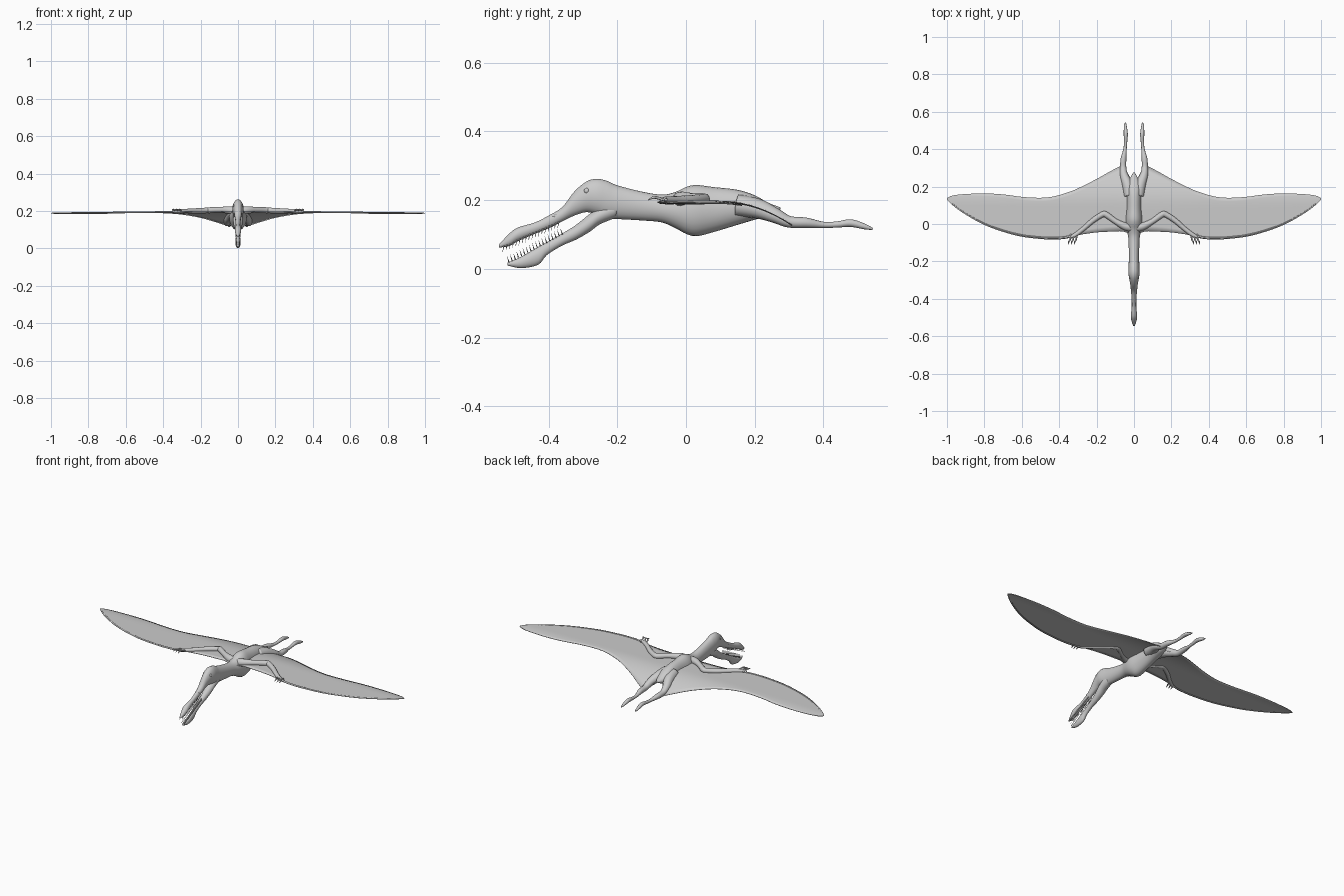
import bpy, bmesh, math
from mathutils import Vector

if "Cube" in bpy.data.objects:
    bpy.data.objects.remove(bpy.data.objects["Cube"])


def make_material(name, value):
    mat = bpy.data.materials.new(name)
    mat.use_nodes = True
    color = (value, value, value, 1)
    mat.diffuse_color = color
    mat.node_tree.nodes["Principled BSDF"].inputs["Base Color"].default_value = color
    return mat


SKIN = make_material("grey skin", 0.6)


def finish(name, bm, mirror=False, thickness=0):
    bmesh.ops.recalc_face_normals(bm, faces=bm.faces)
    for face in bm.faces:
        face.smooth = True
    mesh = bpy.data.meshes.new(name)
    bm.to_mesh(mesh)
    bm.free()
    obj = bpy.data.objects.new(name, mesh)
    bpy.context.collection.objects.link(obj)
    mesh.materials.append(SKIN)
    if thickness:
        mod = obj.modifiers.new("Thickness", 'SOLIDIFY')
        mod.thickness = thickness
        mod.offset = 0
    if mirror:
        obj.modifiers.new("Mirror", 'MIRROR').use_clip = False
    return obj


def spline(rows, steps):
    """Smooth curve through rows of numbers (Catmull-Rom)."""
    rows = [Vector(r) for r in rows]
    ext = [rows[0]] + rows + [rows[-1]]
    out = []
    for a, b, c, d in zip(ext, ext[1:], ext[2:], ext[3:]):
        for k in range(steps):
            t = k / steps
            out.append(b + (c - a) * (t / 2) + (a * 2 - b * 5 + c * 4 - d) * (t * t / 2)
                       + (b * 3 - a - c * 3 + d) * (t ** 3 / 2))
    return out + [rows[-1]]


def skin_rings(bm, rings):
    loops = [[bm.verts.new(p) for p in ring] for ring in rings]
    n = len(loops[0])
    for one, two in zip(loops, loops[1:]):
        for i in range(n):
            bm.faces.new((one[i], one[(i + 1) % n], two[(i + 1) % n], two[i]))
    bm.faces.new(loops[0])
    bm.faces.new(loops[-1])


def loft(name, rows, sides=24):
    """Upright ellipses along y: rows of (y, top, bottom, half width)."""
    bm = bmesh.new()
    angles = [math.tau * i / sides for i in range(sides)]
    skin_rings(bm, [[(w * math.cos(a), y, (top + low) / 2 + (top - low) / 2 * math.sin(a))
                     for a in angles] for y, top, low, w in spline(rows, 4)])
    return finish(name, bm)


def limb(name, rows, steps=5, sides=12):
    """Round tapering tube through rows of (x, y, z, radius), on both sides."""
    rows = spline(rows, steps)
    pts = [Vector(r[:3]) for r in rows]
    rings = []
    for i, row in enumerate(rows):
        along = (pts[min(i + 1, len(pts) - 1)] - pts[max(i - 1, 0)]).normalized()
        side = along.cross(Vector((0, 0, 1))).normalized()
        up = side.cross(along)
        rings.append([pts[i] + row[3] * (side * math.cos(a) + up * math.sin(a))
                      for a in (math.tau * k / sides for k in range(sides))])
    bm = bmesh.new()
    skin_rings(bm, rings)
    return finish(name, bm, mirror=True)


# Body with neck, skull and upper jaw
loft("body", [
    (-.545, .07, .062, .004), (-.515, .102, .066, .014), (-.49, .12, .08, .017),
    (-.44, .135, .102, .012), (-.4, .155, .118, .013), (-.36, .18, .138, .016),
    (-.325, .225, .155, .02), (-.29, .254, .165, .026), (-.26, .262, .158, .03),
    (-.23, .256, .147, .029), (-.2, .243, .145, .028), (-.13, .225, .141, .028),
    (-.07, .216, .135, .031), (-.03, .224, .118, .04), (0, .238, .102, .046),
    (.03, .244, .095, .047), (.08, .238, .107, .042), (.15, .23, .128, .039),
    (.2, .214, .143, .04), (.24, .192, .155, .024), (.275, .179, .173, .004)])

# Lower jaw with its keel
LOWER = [
    (-.52, .018, .01, .004), (-.48, .035, .002, .012), (-.43, .064, .012, .013),
    (-.405, .078, .04, .012), (-.36, .103, .068, .014), (-.32, .128, .085, .018),
    (-.28, .16, .108, .024), (-.25, .18, .13, .026), (-.2, .2, .15, .024)]
loft("lower_jaw", LOWER)


# Needle teeth along both jaws
def teeth(name, start, end, direction, count=18):
    bm = bmesh.new()
    for i in range(count):
        base = Vector(start).lerp(Vector(end), i / (count - 1))
        tip = base + Vector(direction)
        ring = [base + Vector((math.cos(a), math.sin(a), 0)) * .002
                for a in (math.tau * k / 5 for k in range(5))]
        skin_rings(bm, [ring, [tip + (p - base) * .1 for p in ring]])
    finish(name, bm, mirror=True)


teeth("upper_teeth", (.008, -.53, .068), (.011, -.37, .138), (.003, -.004, -.02))
teeth("lower_teeth", (.007, -.515, .018), (.011, -.36, .1), (.003, -.006, .019))

# Eyes and nostrils
for name, place, size in (("eye", (.021, -.289, .227), (.006, .008, .008)),
                          ("nostril", (.011, -.38, .154), (.003, .009, .004))):
    bm = bmesh.new()
    bmesh.ops.create_uvsphere(bm, u_segments=12, v_segments=8, radius=1)
    for v in bm.verts:
        v.co = Vector(place) + Vector([a * b for a, b in zip(v.co, size)])
    finish(name, bm, mirror=True)

# Wing membranes: rows of (x, leading y, trailing y)
WING = [
    (.015, -.055, .24), (.06, -.04, .305), (.1, -.04, .295), (.2, -.045, .24),
    (.3, -.06, .19), (.36, -.078, .167), (.43, -.083, .147), (.5, -.08, .14),
    (.6, -.068, .145), (.7, -.042, .158), (.8, -.005, .163), (.9, .05, .16),
    (.97, .1, .152), (1, .13, .138)]


def wing_height(x, y):
    sag = max(0, y - .1)
    return .197 - .007 * x - 1.6 * sag * sag


bm = bmesh.new()
ACROSS = 12
grid = []
for x, lead, trail in spline(WING, 4):
    ys = [lead + (trail - lead) * j / ACROSS for j in range(ACROSS + 1)]
    grid.append([bm.verts.new((x, y, wing_height(x, y))) for y in ys])
for one, two in zip(grid, grid[1:]):
    for j in range(ACROSS):
        bm.faces.new((one[j], two[j], two[j + 1], one[j + 1]))
finish("wing_membrane", bm, mirror=True, thickness=.003)

# Arms, wing fingers and claws
limb("arm", [
    (.015, -.02, .2, .022), (.05, -.012, .205, .02), (.1, .015, .206, .015),
    (.15, .05, .204, .016), (.17, .05, .203, .015), (.22, .018, .201, .014),
    (.27, -.025, .2, .012), (.32, -.062, .199, .011), (.35, -.07, .197, .006)])
limb("wing_finger", [(x, lead + .008, wing_height(x, lead), .007 - .005 * x)
                     for x, lead, trail in WING[4:-1]])
for i in range(3):
    x = .305 + .016 * i
    limb("claw", [(x, -.055, .2, .005), (x + .004, -.082, .206, .004),
                  (x + .012, -.095, .208, .004), (x + .012, -.11, .2, .001)], 3, 8)

# Hind legs
limb("leg", [
    (.022, .15, .185, .032), (.035, .21, .175, .029), (.053, .26, .155, .022),
    (.058, .3, .137, .017), (.056, .35, .134, .015), (.048, .4, .128, .009),
    (.045, .44, .129, .009), (.044, .48, .133, .011), (.046, .52, .123, .008),
    (.046, .543, .116, .003)])
